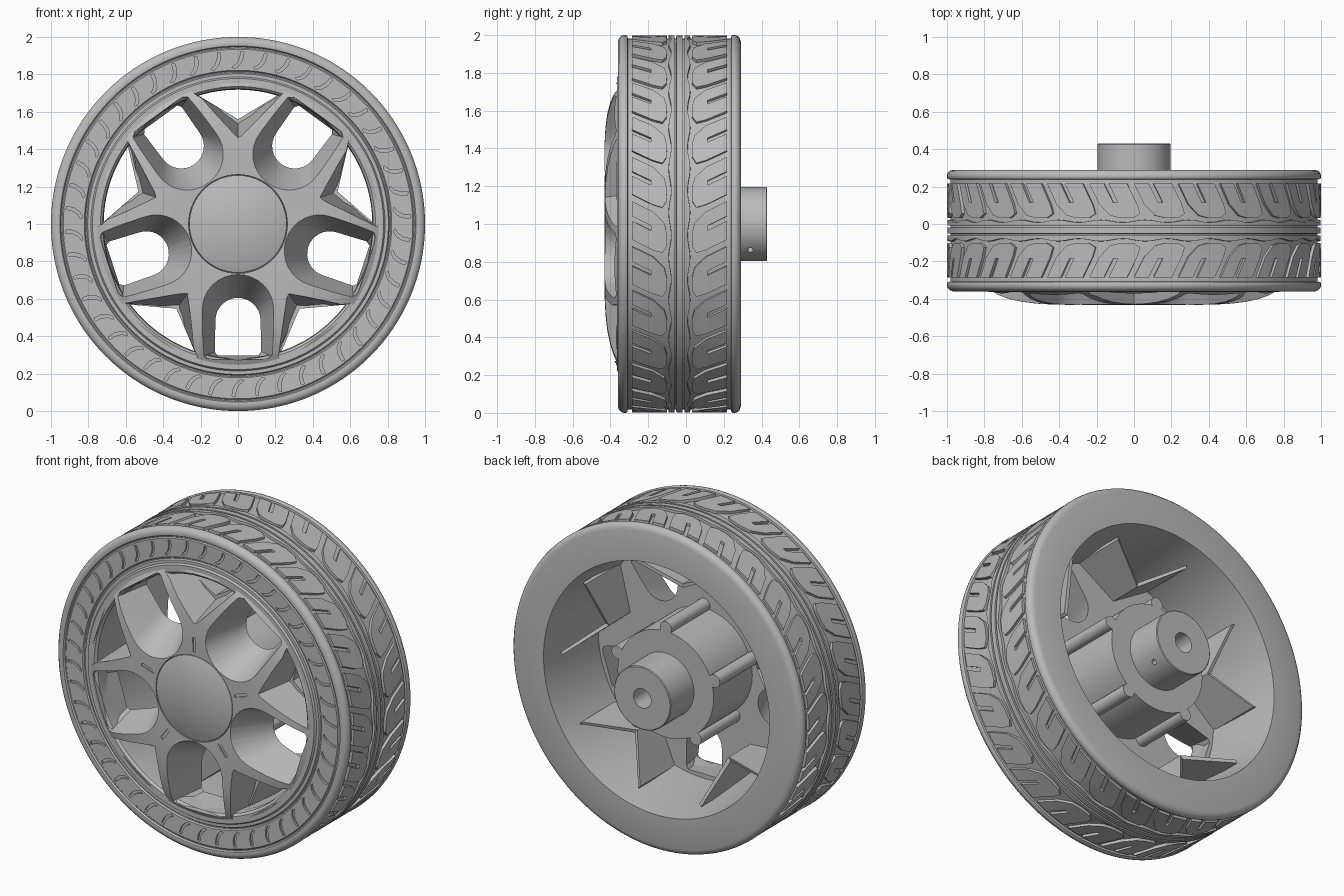
import bpy, bmesh
from math import sin, cos, pi, tau

if "Cube" in bpy.data.objects:
    bpy.data.objects.remove(bpy.data.objects["Cube"])

grey = bpy.data.materials.new("grey")
grey.use_nodes = True
COLOR = (0.5, 0.5, 0.5, 1)
grey.diffuse_color = COLOR
for node in grey.node_tree.nodes:
    if node.type == 'BSDF_PRINCIPLED':
        node.inputs["Base Color"].default_value = COLOR

MID = -0.035          # centre plane of the tyre
FIFTH = tau / 5
BLOCKS = 26           # tread blocks per side


def polar(r, a, y):
    """Point on the wheel: angle runs clockwise from the top."""
    return (r * sin(a), y, 1 + r * cos(a))


def finish(name, bm, angle=0.6):
    bmesh.ops.remove_doubles(bm, verts=bm.verts, dist=1e-5)
    bmesh.ops.recalc_face_normals(bm, faces=bm.faces)
    mesh = bpy.data.meshes.new(name)
    bm.to_mesh(mesh)
    bm.free()
    mesh.materials.append(grey)
    ob = bpy.data.objects.new(name, mesh)
    bpy.context.collection.objects.link(ob)
    smooth(ob, angle)
    return ob


def activate(ob):
    bpy.ops.object.select_all(action='DESELECT')
    ob.select_set(True)
    bpy.context.view_layer.objects.active = ob


def smooth(ob, angle=0.6):
    activate(ob)
    bpy.ops.object.shade_smooth_by_angle(angle=angle)


def lathe(name, profile, n=96, closed=False):
    """Spin an (r, y) profile around the axle."""
    bm = bmesh.new()
    rings = [[bm.verts.new(polar(r, tau * k / n, y)) for r, y in profile] for k in range(n)]
    m = len(profile)
    for k in range(n):
        p, q = rings[k], rings[(k + 1) % n]
        for i in range(m if closed else m - 1):
            j = (i + 1) % m
            bm.faces.new((p[i], p[j], q[j], q[i]))
    bmesh.ops.dissolve_degenerate(bm, edges=bm.edges, dist=1e-5)
    return finish(name, bm)


def loft(bm, front, back, a):
    """Solid between two (sideways, radial, y) outlines, turned to angle a."""
    def put(pts):
        return [bm.verts.new((u * cos(a) + r * sin(a), y, 1 - u * sin(a) + r * cos(a)))
                for u, r, y in pts]
    f, b = put(front), put(back)
    n = len(f)
    bm.faces.new(f)
    bm.faces.new(b[::-1])
    for i in range(n):
        j = (i + 1) % n
        bm.faces.new((f[i], b[i], b[j], f[j]))


def prism(bm, outline, y0, y1, a):
    loft(bm, [(u, r, y0) for u, r in outline], [(u, r, y1) for u, r in outline], a)


def cut(ob, bm, name):
    cutter = finish(name, bm)
    cutter.hide_render = True
    mod = ob.modifiers.new("cut", 'BOOLEAN')
    mod.operation, mod.solver, mod.object = 'DIFFERENCE', 'EXACT', cutter
    activate(ob)
    bpy.ops.object.modifier_apply(modifier=mod.name)
    bpy.data.objects.remove(cutter)
    smooth(ob)


# Tyre carcass with shoulders, sidewall, rim lip and conical rim barrel
tyre = lathe("tyre", [
    (0.777, 0.29), (0.965, 0.29), (0.985, 0.284), (0.996, 0.272), (1, 0.26), (1, 0.248),
    (0.995, 0.24), (0.982, 0.238), (0.982, -0.308), (0.995, -0.31), (1, -0.318),
    (1, -0.33), (0.996, -0.342), (0.985, -0.354), (0.968, -0.36), (0.952, -0.358),
    (0.946, -0.348), (0.94, -0.348), (0.934, -0.354), (0.822, -0.352), (0.816, -0.343),
    (0.81, -0.343), (0.804, -0.352), (0.786, -0.352), (0.778, -0.364), (0.735, -0.364),
    (0.722, -0.35), (0.718, -0.3)], 168, True)

# Curved slashes engraved in the sidewall
bm = bmesh.new()
SLASHES = 46
for k in range(SLASHES):
    mids = [(0.835, -0.024), (0.855, 0.002), (0.885, 0.018), (0.922, 0.024)]
    path = [(u - 0.008, r + 0.003) for u, r in ((b, a) for a, b in mids)]
    path += [(u + 0.008, r - 0.003) for u, r in ((b, a) for a, b in mids[::-1])]
    prism(bm, path, -0.38, -0.341, tau * k / SLASHES)
cut(tyre, bm, "slash_cutter")

# Tread blocks: slanted, each with a slot open to the shoulder
outline = [(0, .252), (.08, .252), (.08, .15), (0, .14), (.105, .252), (.205, .252),
           (.205, .14), (.105, .15), (.03, .08), (.08, .066), (.15, .068), (.195, .09)]
parts = [(0, 1, 2, 3), (4, 5, 6, 7), (3, 2, 7, 6, 11, 10, 9, 8)]
bm = bmesh.new()
for side in (-1, 1):
    for k in range(BLOCKS):
        vs = [bm.verts.new(polar(0.96, tau * k / BLOCKS + s + 0.5 * (0.25 - t), MID + side * t))
              for s, t in outline]
        faces = [bm.faces.new([vs[i] for i in p]) for p in parts]
        top = bmesh.ops.extrude_face_region(bm, geom=faces)["geom"]
        for v in top:
            if isinstance(v, bmesh.types.BMVert):
                v.co.x *= 0.999 / 0.96
                v.co.z = 1 + (v.co.z - 1) * 0.999 / 0.96
finish("tread_blocks", bm, 0.4)

# Centre rib and the two wavy ribs beside it
lathe("centre_rib", [(0.97, MID - 0.018), (0.998, MID - 0.016),
                     (0.998, MID + 0.016), (0.97, MID + 0.018)], 168)
for side, label in ((-1, "front"), (1, "back")):
    bm = bmesh.new()
    n = BLOCKS * 8
    rings = []
    for k in range(n):
        a = tau * k / n
        edge = 0.05 + 0.007 * sin(BLOCKS * a)
        rings.append([bm.verts.new(polar(r, a, MID + side * t)) for r, t in
                      ((0.97, 0.025), (0.998, 0.027), (0.998, edge), (0.97, edge + 0.002))])
    for k in range(n):
        p, q = rings[k], rings[(k + 1) % n]
        for i in range(3):
            bm.faces.new((p[i], p[i + 1], q[i + 1], q[i]))
    finish(label + "_wavy_rib", bm)

# Domed spoke disc
spokes = lathe("spokes", [
    (0, -0.4), (0.262, -0.4), (0.264, -0.429), (0.35, -0.432), (0.43, -0.431), (0.52, -0.426),
    (0.6, -0.416), (0.67, -0.4), (0.72, -0.382), (0.76, -0.36), (0.76, -0.18), (0, -0.18)])


def u_shape(half, low, outer, y):
    """U outline with its round end at radius low and a flat sill at radius outer."""
    arc = [(-half * cos(pi * i / 16), low + half - half * sin(pi * i / 16), y) for i in range(17)]
    sill = [(half * 1.03, outer - 0.02, y), (half * 0.9, outer, y)]
    return arc + sill + [(-u, r, y) for u, r, y in sill[::-1]]


# Tapered U windows between the arms
bm = bmesh.new()
for k in range(5):
    loft(bm, u_shape(0.2, 0.255, 0.735, -0.46), u_shape(0.112, 0.41, 0.7, -0.15),
         (k + 0.5) * FIFTH)
cut(spokes, bm, "u_window_cutter")


def v_shape(apex, x, r, y):
    return [(0, apex, y), (x, r, y), (x, 0.74, y), (-x, 0.74, y), (-x, r, y)]


# Tapered V windows that fork each arm, and a slot on each arm
bm = bmesh.new()
for k in range(5):
    a = k * FIFTH
    loft(bm, v_shape(0.45, 0.25, 0.705, -0.46), v_shape(0.56, 0.225, 0.695, -0.15), a)
    prism(bm, [(-0.009, 0.29), (0.009, 0.29), (0.009, 0.38), (-0.009, 0.38)], -0.46, -0.424, a)
cut(spokes, bm, "v_window_cutter")

# Gusset plates behind the V windows
bm = bmesh.new()
for k in range(5):
    for s in (-1, 1):
        plan = [(0, 0.56, 0.03), (s * 0.25, 0.71, 0.16), (s * 0.25, 0.69, 0.16), (0, 0.535, 0.03)]
        loft(bm, [(u, r, -0.22) for u, r, y in plan], plan, k * FIFTH)
finish("gusset_plates", bm)

# Centre cap
lathe("centre_cap", [(0, -0.432), (0.254, -0.432), (0.26, -0.428), (0.261, -0.39), (0, -0.39)])

# Hub barrel with five round bosses
lathe("hub_barrel", [(0, -0.25), (0.33, -0.25), (0.33, 0.2), (0, 0.2)])
bm = bmesh.new()
for k in range(5):
    ring = [(0.04 * cos(tau * i / 20), 0.35 + 0.04 * sin(tau * i / 20)) for i in range(20)]
    prism(bm, ring, -0.2, 0.2, k * FIFTH)
finish("hub_bosses", bm)

# Axle sleeve with bore and two set-screw holes
sleeve = lathe("axle_sleeve", [(0, 0.19), (0.195, 0.19), (0.195, 0.426), (0.19, 0.43),
                               (0.06, 0.43), (0.06, 0.22), (0, 0.22)])
bm = bmesh.new()
for s in (-1, 1):
    a = s * 0.75 * pi
    rings = []
    for r in (0.13, 0.25):
        rings.append([(0.016 * cos(tau * i / 16), r, 0.34 + 0.016 * sin(tau * i / 16))
                      for i in range(16)])
    loft(bm, rings[0], rings[1], a)
cut(sleeve, bm, "screw_cutter")
